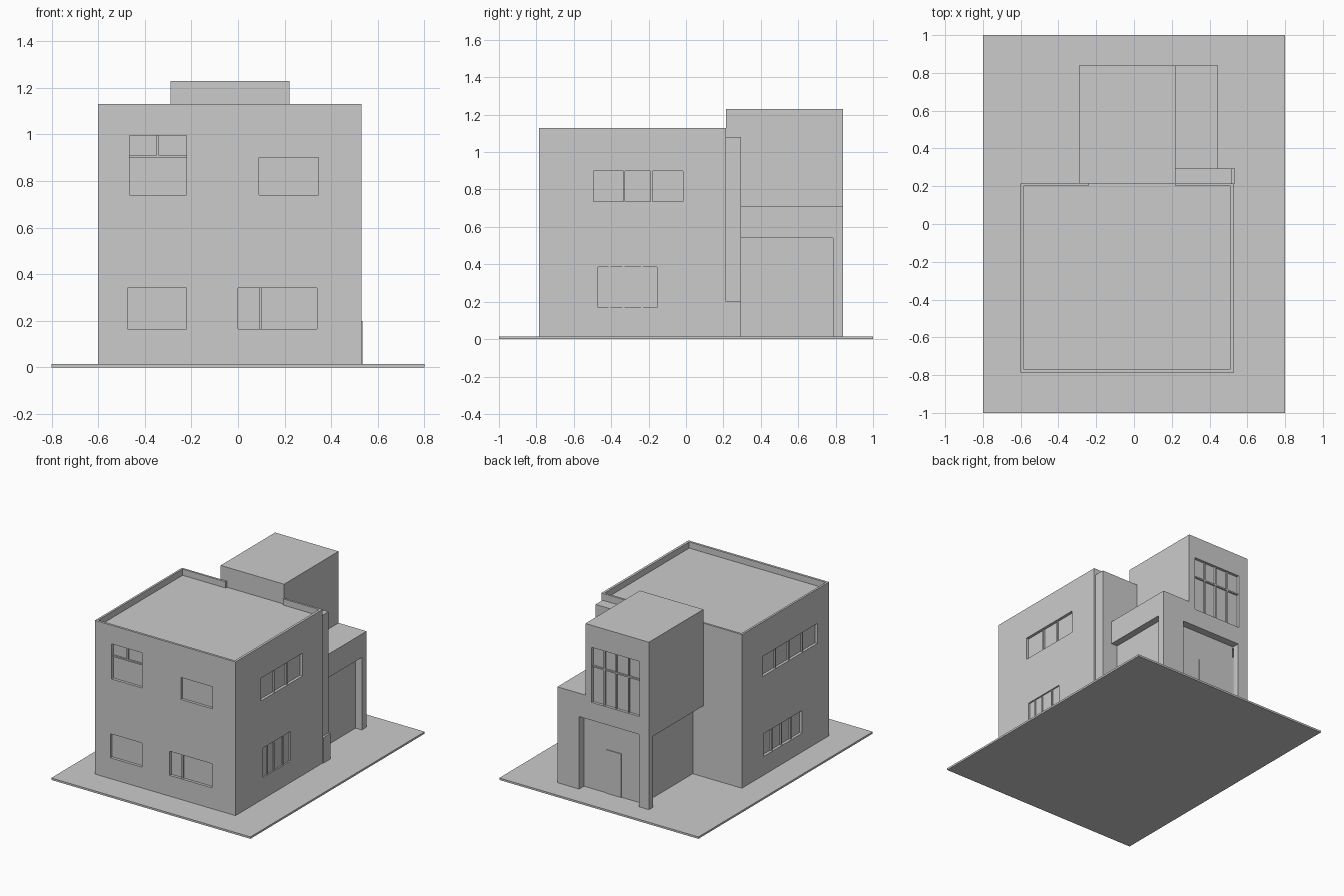
import bpy, bmesh

if "Cube" in bpy.data.objects:
    bpy.data.objects.remove(bpy.data.objects["Cube"])


def link(name, bm):
    bmesh.ops.recalc_face_normals(bm, faces=bm.faces)
    me = bpy.data.meshes.new(name)
    bm.to_mesh(me)
    bm.free()
    ob = bpy.data.objects.new(name, me)
    bpy.context.collection.objects.link(ob)
    return ob


def extrude(name, profile, y0, y1):
    """Extrude an x-z outline along y."""
    bm = bmesh.new()
    face = bm.faces.new([bm.verts.new((x, y0, z)) for x, z in profile])
    res = bmesh.ops.extrude_face_region(bm, geom=[face])
    moved = [v for v in res["geom"] if isinstance(v, bmesh.types.BMVert)]
    bmesh.ops.translate(bm, verts=moved, vec=(0, y1 - y0, 0))
    return link(name, bm)


def box(name, x0, x1, y0, y1, z0, z1):
    return extrude(name, [(x0, z0), (x1, z0), (x1, z1), (x0, z1)], y0, y1)


def cut(target, *bounds):
    """Subtract a box and bake the result."""
    cutter = box("cutter", *bounds)
    cutter.hide_render = True
    mod = target.modifiers.new("cut", "BOOLEAN")
    mod.operation, mod.solver, mod.object = "DIFFERENCE", "EXACT", cutter
    bpy.context.view_layer.objects.active = target
    bpy.ops.object.modifier_apply(modifier=mod.name)
    bpy.data.objects.remove(cutter)


def window(wall, name, axis, face, out, u0, u1, z0, z1, bars=(), rails=(), depth=0.02):
    """Recess a window in a wall; out is the outward sign along axis.
    bars are (u, z0, z1) uprights, rails are heights of cross bars."""
    def bounds(a, b, c, d, near, far):
        n = sorted((face + out * near, face + out * far))
        return (*n, a, b, c, d) if axis == "x" else (a, b, *n, c, d)
    cut(wall, *bounds(u0, u1, z0, z1, 0.05, -depth))
    w = 0.005
    for u, lo, hi in bars:
        box(name + "_mullion", *bounds(u - w, u + w, lo, hi, -depth * 0.4, -depth))
    for z in rails:
        box(name + "_rail", *bounds(u0, u1, z - w, z + w, -depth * 0.4, -depth))


# Ground plate
box("base_plate", -0.8, 0.8, -1, 1, 0, 0.014)

# Main house with sunken roof, open parapet beside the tower
house = box("main_house", -0.6, 0.53, -0.785, 0.215, 0.01, 1.13)
cut(house, -0.585, 0.512, -0.768, 0.2, 1.085, 1.3)
cut(house, -0.24, 0.22, 0.15, 0.3, 1.085, 1.3)

# Front windows
F = -0.785
window(house, "front_upper_left", "y", F, -1, -0.465, -0.22, 0.74, 0.995,
       [(-0.345, 0.905, 0.995)], [0.905])
window(house, "front_upper_right", "y", F, -1, 0.09, 0.345, 0.74, 0.90)
window(house, "front_lower_left", "y", F, -1, -0.475, -0.22, 0.165, 0.34)
window(house, "front_lower_right", "y", F, -1, 0.0, 0.34, 0.165, 0.34,
       [(0.097, 0.165, 0.34)])

# Side windows
window(house, "right_upper", "x", 0.53, 1, -0.495, -0.015, 0.735, 0.90,
       [(u, 0.735, 0.90) for u in (-0.33, -0.185)])
window(house, "right_lower", "x", 0.53, 1, -0.47, -0.155, 0.17, 0.385,
       [(u, 0.17, 0.385) for u in (-0.41, -0.335, -0.235)], depth=0.01)
window(house, "left_upper", "x", -0.6, -1, -0.65, -0.02, 0.735, 0.88,
       [(u, 0.735, 0.88) for u in (-0.49, -0.335, -0.18)])
window(house, "left_lower", "x", -0.6, -1, -0.475, -0.03, 0.15, 0.315,
       [(u, 0.15, 0.315) for u in (-0.36, -0.25, -0.14)])

# Rear annex: garage level with taller tower on one side
B = 0.84
annex = extrude("rear_annex", [(-0.29, 0.01), (0.445, 0.01), (0.445, 0.71),
                               (0.22, 0.71), (0.22, 1.23), (-0.29, 1.23)], 0.215, B)
# Recessed bays at garage level: left side, right side, back
cut(annex, -0.4, -0.205, 0.1, 0.79, -0.1, 0.53)
cut(annex, 0.395, 0.6, 0.29, 0.785, -0.1, 0.54)
cut(annex, -0.21, 0.27, 0.785, 1.0, -0.1, 0.54)
box("rear_door", -0.03, 0.09, 0.78, 0.79, 0.01, 0.33)

# Tall tower window
window(annex, "tower_window", "y", B, 1, -0.215, 0.17, 0.67, 1.07,
       [(u, 0.67, 1.07) for u in (-0.12, -0.02, 0.075)], [0.93])

# Narrow rear shaft and its wider foot
box("rear_shaft", 0.22, 0.52, 0.215, 0.295, 0.01, 1.08)
box("shaft_foot", 0.44, 0.535, 0.215, 0.295, 0.01, 0.2)
